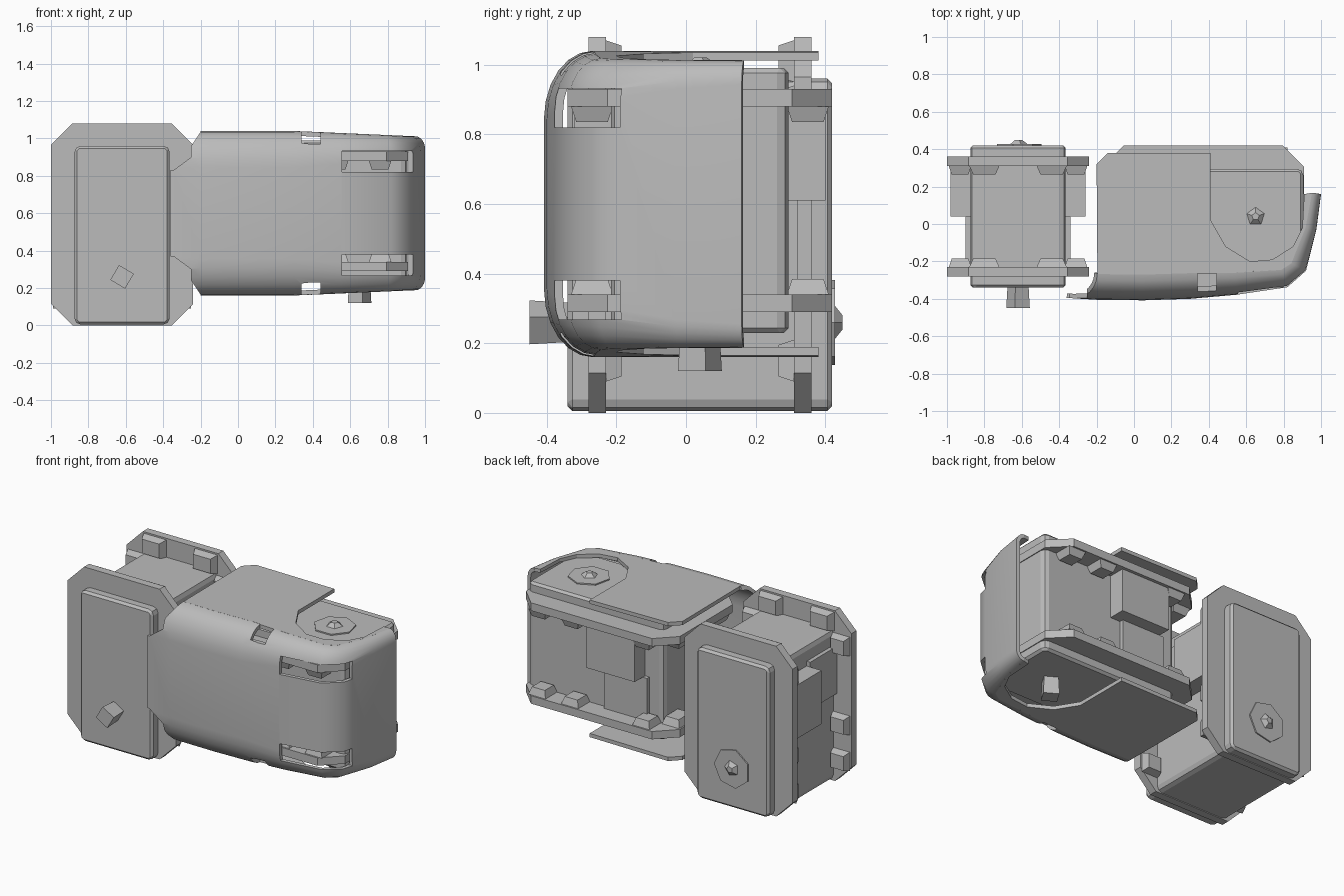
import bpy, bmesh, math
from mathutils import Vector

cube = bpy.data.objects.get("Cube")
if cube:
    bpy.data.objects.remove(cube)

grey = bpy.data.materials.new("grey_plastic")
grey.use_nodes = True
colour = (0.5, 0.5, 0.5, 1)
grey.diffuse_color = colour
grey.node_tree.nodes["Principled BSDF"].inputs["Base Color"].default_value = colour


def finish(name, bm):
    mesh = bpy.data.meshes.new(name)
    bm.to_mesh(mesh)
    bm.free()
    mesh.materials.append(grey)
    ob = bpy.data.objects.new(name, mesh)
    bpy.context.collection.objects.link(ob)
    return ob


def prism(name, outline, w0, w1, place, bevel=0, tip=1):
    """Extrude an outline along w; place maps (u, v, w) to the model frame."""
    bm = bmesh.new()
    n = len(outline)
    cu = sum(p[0] for p in outline) / n
    cv = sum(p[1] for p in outline) / n
    low = [bm.verts.new((u, v, w0)) for u, v in outline]
    high = [bm.verts.new((cu + (u - cu) * tip, cv + (v - cv) * tip, w1)) for u, v in outline]
    bm.faces.new(low)
    bm.faces.new(high)
    for i in range(n):
        j = (i + 1) % n
        bm.faces.new((low[i], low[j], high[j], high[i]))
    if bevel:
        bmesh.ops.bevel(bm, geom=bm.edges[:], offset=bevel, segments=1,
                        affect="EDGES", clamp_overlap=True)
    for v in bm.verts:
        v.co = Vector(place(*v.co))
    bmesh.ops.recalc_face_normals(bm, faces=bm.faces)
    return finish(name, bm)


def rect(u0, u1, v0, v1, c=0):
    """Rectangle outline, with cut corners if c is set."""
    if not c:
        return [(u0, v0), (u1, v0), (u1, v1), (u0, v1)]
    return [(u0 + c, v0), (u1 - c, v0), (u1, v0 + c), (u1, v1 - c),
            (u1 - c, v1), (u0 + c, v1), (u0, v1 - c), (u0, v0 + c)]


def ngon(u, v, r, n, turn=0):
    return [(u + r * math.cos(turn + math.tau * i / n),
             v + r * math.sin(turn + math.tau * i / n)) for i in range(n)]


def motor(label, place):
    # housing between two octagonal flanges
    prism(label + "_housing", rect(-0.255, 0.255, 0.005, 0.96, 0.02), -0.34, 0.42, place, 0.015)
    for side, w0, w1, inner in (("lower", -0.28, -0.23, 0.045), ("upper", 0.31, 0.36, -0.045)):
        prism(f"{label}_{side}_flange", rect(-0.38, 0.38, 0, 1.08, 0.115), w0, w1, place)
        # screw bosses on the inner side of the flange
        base = w1 if inner > 0 else w0
        spots = [(s * 0.31, v, 0.06) for s in (-1, 1) for v in (0.15, 0.38, 0.88)]
        spots += [(s * 0.18, 1.01, 0.08) for s in (-1, 1)]
        for k, (u, v, half) in enumerate(spots):
            prism(f"{label}_{side}_boss_{k}", rect(u - half, u + half, v - 0.06, v + 0.06),
                  base, base + inner, place, tip=0.75)
    # cable sockets and side ribs
    for s, side in ((-1, "first"), (1, "second")):
        u0, u1 = sorted((s * 0.24, s * 0.36))
        prism(f"{label}_{side}_socket", rect(u0, u1, 0.49, 0.83), 0.04, 0.31, place)
        u0, u1 = sorted((s * 0.24, s * 0.28))
        prism(f"{label}_{side}_rib", rect(u0, u1, 0.56, 0.86), -0.23, 0.04, place)
    # axle stub, horn disc and screw
    prism(label + "_axle", ngon(0, 0.26, 0.065, 4, 0.25), -0.45, -0.34, place, tip=0.9)
    prism(label + "_horn_disc", ngon(0, 0.26, 0.125, 7), 0.41, 0.428, place)
    prism(label + "_horn_screw", ngon(0, 0.26, 0.06, 5), 0.42, 0.45, place, tip=0.35)


motor("upright_motor", lambda u, v, w: (u - 0.62, w, v))
motor("lying_motor", lambda u, v, w: (0.91 - v, 0.04 + u, w + 0.57))

MID, HALF = 0.6, 0.44


def taper(x, y, z):
    """Narrow the bracket slightly toward its nose."""
    return x, y, MID + (z - MID) * (1 - 0.07 * max(0, x - 0.3) / 0.7)


# plan of the bracket wall: x, y and rim radius
wall = [(-0.36, -0.395, 0.14), (-0.2, -0.405, 0.14), (0.05, -0.408, 0.14), (0.3, -0.4, 0.14),
        (0.55, -0.378, 0.12), (0.82, -0.338, 0.1), (0.92, -0.25, 0.09),
        (0.975, -0.03, 0.06), (1.0, 0.16, 0.05)]


def inset(i, amount):
    x, y, r = wall[i]
    a, b = wall[max(i - 1, 0)], wall[min(i + 1, len(wall) - 1)]
    t = Vector((b[0] - a[0], b[1] - a[1])).normalized()
    return x - t.y * r * amount, y + t.x * r * amount


# curved wall: rounded rim rows from top to bottom
angles = [math.pi / 2 * k / 6 for k in range(7)]
rows = [(1, a) for a in angles] + [(-1, a) for a in reversed(angles)]
bm = bmesh.new()
grid = []
for sign, a in rows:
    row = []
    for i, (_, _, r) in enumerate(wall):
        x, y = inset(i, 1 - math.sin(a))
        z = MID + sign * (HALF - 1.4 * r * (1 - math.cos(a)))
        row.append(bm.verts.new(taper(x, y, z)))
    grid.append(row)
for upper, lower in zip(grid, grid[1:]):
    for i in range(len(wall) - 1):
        bm.faces.new((upper[i], lower[i], lower[i + 1], upper[i + 1]))
cover = finish("bracket_wall", bm)
shell = cover.modifiers.new("thickness", "SOLIDIFY")
shell.thickness = 0.024
shell.offset = -1

# top and bottom plates, open around the horn
rim = [inset(i, 0.98) for i in range(1, len(wall))]
notch = [(0.91, 0.16), (0.9, -0.02), (0.85, -0.12), (0.74, -0.19), (0.62, -0.2),
         (0.49, -0.12), (0.41, 0.02), (0.41, 0.38)]
plan = rim + notch + [(-0.14, 0.38), (-0.2, 0.32)]
for name, sign in (("top", 1), ("bottom", -1)):
    z0, z1 = sorted((MID + sign * (HALF - 0.024), MID + sign * HALF))
    prism(f"bracket_{name}_plate", plan, z0, z1, taper)

# windows, rim slots and the sloped joint edge
cutters = []
joint = [(-0.6, 0.23), (-0.345, 0.23), (-0.25, 0.3), (-0.25, 0.36), (-0.19, 0.45), (-0.6, 0.6)]
for name, sign in (("top", 1), ("bottom", -1)):
    place = lambda u, v, w: (u, w, MID + sign * v)
    cutters.append(prism(f"window_cutter_{name}", rect(0.555, 0.935, 0.22, 0.332),
                         -0.6, -0.185, place))
    cutters.append(prism(f"slot_cutter_{name}", rect(0.34, 0.44, 0.37, 0.5),
                         -0.36, -0.265, place))
    cutters.append(prism(f"joint_cutter_{name}", joint, -0.6, 0.1, place))
for tool in cutters:
    tool.hide_render = True
    mod = cover.modifiers.new(tool.name, "BOOLEAN")
    mod.object = tool
    mod.operation = "DIFFERENCE"
    mod.solver = "EXACT"

# bake the cuts, then drop the tools
bpy.context.view_layer.update()
baked = bpy.data.meshes.new_from_object(cover.evaluated_get(bpy.context.evaluated_depsgraph_get()))
cover.modifiers.clear()
cover.data = baked
for tool in cutters:
    bpy.data.objects.remove(tool)

bpy.ops.object.select_all(action="DESELECT")
cover.select_set(True)
bpy.context.view_layer.objects.active = cover
bpy.ops.object.shade_smooth_by_angle(angle=math.radians(35))
